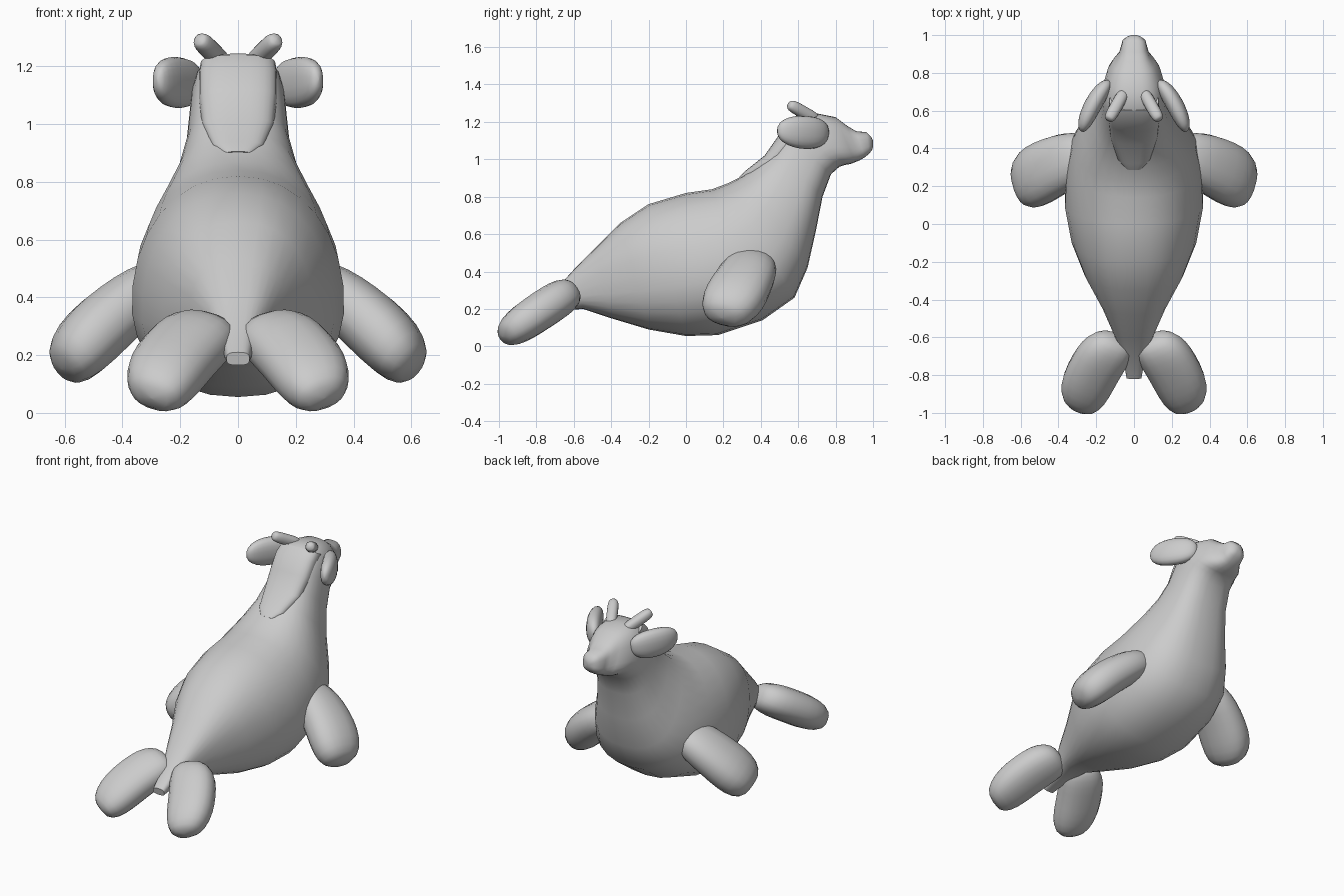
import bpy
import bmesh
from math import sin, cos, pi, copysign
from mathutils import Vector

cube = bpy.data.objects.get("Cube")
if cube:
    bpy.data.objects.remove(cube, do_unlink=True)

grey = bpy.data.materials.new("plain grey")
grey.use_nodes = True
colour = (0.6, 0.6, 0.6, 1)
grey.diffuse_color = colour
grey.node_tree.nodes["Principled BSDF"].inputs["Base Color"].default_value = colour


def ring(centre, side, up, sides, power, sag=0.0):
    """Closed superellipse loop spanned by side and up; sag widens its base."""
    points = []
    for i in range(sides):
        angle = 2 * pi * i / sides
        c, s = cos(angle), sin(angle)
        u = copysign(abs(c) ** (2 / power), c)
        v = copysign(abs(s) ** (2 / power), s)
        points.append(centre + side * u * (1 - sag * v) + up * v)
    return points


def loft(name, rings, mirrored=False):
    """Skin a row of loops, close both ends and shade smooth."""
    bm = bmesh.new()
    loops = [[bm.verts.new(p) for p in points] for points in rings]
    count = len(loops[0])
    for a, b in zip(loops, loops[1:]):
        for i in range(count):
            j = (i + 1) % count
            bm.faces.new((a[i], a[j], b[j], b[i]))
    bm.faces.new(loops[0])
    bm.faces.new(loops[-1])
    bmesh.ops.recalc_face_normals(bm, faces=bm.faces)
    mesh = bpy.data.meshes.new(name)
    bm.to_mesh(mesh)
    bm.free()
    mesh.materials.append(grey)
    obj = bpy.data.objects.new(name, mesh)
    bpy.context.collection.objects.link(obj)
    if mirrored:
        obj.modifiers.new("mirror", "MIRROR").use_mirror_merge = False
    bpy.ops.object.select_all(action="DESELECT")
    obj.select_set(True)
    bpy.context.view_layer.objects.active = obj
    bpy.ops.object.shade_smooth_by_angle(angle=pi / 3)


def trunk(name, sections):
    """Loft from sections: top y, top z, bottom y, bottom z, half width."""
    rings = []
    for ty, tz, by, bz, width in sections:
        top, bottom = Vector((0, ty, tz)), Vector((0, by, bz))
        # wide sections are rounder and heavier below, slim ones boxier
        rings.append(ring((top + bottom) / 2, Vector((width, 0, 0)),
                          (top - bottom) / 2, 28, 3 - 2.2 * width, width * 0.3))
    loft(name, rings)


def paddle(name, start, middle, end, normal, width, thickness, blunt, root=1.0):
    """Rounded limb along a bent path, narrowed at its root, on both sides."""
    start, middle, end = Vector(start), Vector(middle), Vector(end)
    axis = (end - start).normalized()
    normal = Vector(normal)
    normal = (normal - axis * normal.dot(axis)).normalized()
    across = axis.cross(normal)
    rings = []
    steps = 14
    for i in range(steps + 1):
        # cosine spacing packs loops towards the rounded ends
        t = (1 - cos(pi * i / steps)) / 2
        centre = start * (1 - t) ** 2 + middle * 2 * t * (1 - t) + end * t ** 2
        swell = max(0.02, (1 - abs(2 * t - 1) ** blunt) ** (1 / blunt))
        swell *= root + (1 - root) * t
        rings.append(ring(centre, across * width * swell,
                          normal * thickness * swell, 18, 2.3))
    loft(name, rings, mirrored=True)


# Body, neck and head as one skin, from tail stub to nose
trunk("body", [
    (-.82, .21, -.81, .165, .04),
    (-.7, .3, -.68, .19, .06),
    (-.6, .41, -.55, .2, .11),
    (-.48, .53, -.4, .15, .17),
    (-.35, .66, -.2, .09, .26),
    (-.2, .76, 0, .055, .33),
    (0, .82, .17, .06, .365),
    (.14, .84, .41, .14, .355),
    (.22, .87, .58, .26, .325),
    (.3, .91, .65, .42, .275),
    (.38, .97, .695, .62, .215),
    (.46, 1.05, .73, .8, .18),
    (.52, 1.15, .775, .92, .168),
    (.56, 1.21, .82, .96, .163),
    (.61, 1.245, .85, .97, .155),
    (.7, 1.245, .88, .975, .14),
    (.8, 1.225, .905, .985, .11),
    (.86, 1.18, .93, .995, .08),
    (.91, 1.15, .955, 1.01, .07),
    (.965, 1.145, .98, 1.03, .06),
    (.99, 1.12, .995, 1.05, .035),
    (1, 1.1, 1, 1.07, .015),
])

# Raised pad down the back of the neck, sinking into the crown
trunk("nape_pad", [
    (.285, .905, .32, .88, .045),
    (.32, .94, .4, .9, .09),
    (.42, 1.02, .52, .97, .125),
    (.49, 1.12, .6, 1.07, .135),
    (.54, 1.2, .66, 1.15, .135),
    (.6, 1.24, .7, 1.18, .13),
])

# Side flippers, stout and broad at the tip
paddle("side_flipper", (.2, .38, .49), (.43, .33, .37), (.61, .19, .15),
       (.6, 0, .75), .18, .125, 3, root=.75)

# Tail flippers
paddle("tail_flipper", (.08, -.6, .3), (.22, -.74, .22), (.3, -.98, .05),
       (0, -.6, .8), .14, .102, 3)

# Ears swept back from the head
paddle("ear", (.13, .76, 1.14), (.22, .65, 1.14), (.28, .49, 1.155),
       (.8, .5, 0), .088, .047, 2.3)

# Short blunt horns
paddle("horn", (.05, .7, 1.21), (.09, .63, 1.25), (.135, .55, 1.295),
       (0, 0, 1), .033, .033, 4)
